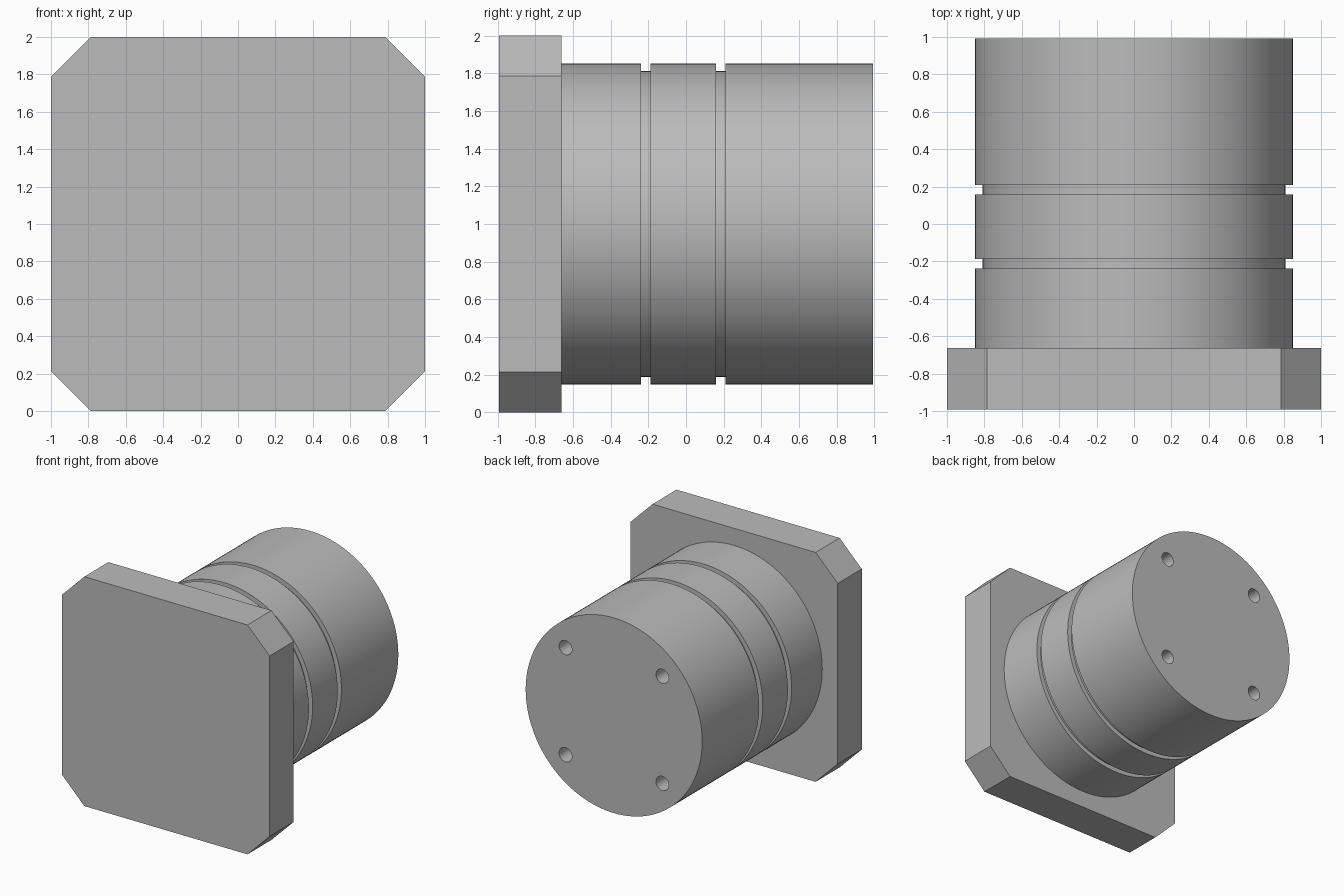
import bpy, bmesh, math
from mathutils import Matrix

old = bpy.data.objects.get("Cube")
if old:
    bpy.data.objects.remove(old, do_unlink=True)

grey = bpy.data.materials.new("plain grey")
grey.use_nodes = True
colour = (0.5, 0.5, 0.5, 1)
grey.diffuse_color = colour
grey.node_tree.nodes["Principled BSDF"].inputs["Base Color"].default_value = colour

BACK, FRONT, STEP = 0.993, -0.993, -0.662   # depth stations
MID = 1.0                                   # height of the axis


def loft(name, rings):
    """Skin a list of rings (lists of points) and cap both ends."""
    bm = bmesh.new()
    loops = [[bm.verts.new(p) for p in ring] for ring in rings]
    n = len(loops[0])
    for a, b in zip(loops, loops[1:]):
        for i in range(n):
            j = (i + 1) % n
            bm.faces.new((a[i], a[j], b[j], b[i]))
    bm.faces.new(loops[0])
    bm.faces.new(loops[-1])
    bmesh.ops.recalc_face_normals(bm, faces=bm.faces)
    mesh = bpy.data.meshes.new(name)
    bm.to_mesh(mesh)
    bm.free()
    mesh.materials.append(grey)
    obj = bpy.data.objects.new(name, mesh)
    bpy.context.collection.objects.link(obj)
    return obj


def circle(r, y, n, cx=0, cz=MID):
    turns = [2 * math.pi * i / n for i in range(n)]
    return [(cx + r * math.cos(t), y, cz + r * math.sin(t)) for t in turns]


# Square flange with chamfered corners
c = 0.787
octagon = [(1, -c), (1, c), (c, 1), (-c, 1), (-1, c), (-1, -c), (-c, -1), (c, -1)]
loft("flange_plate", [[(x, y, MID + z) for x, z in octagon] for y in (FRONT, STEP)])

# Round body with two square grooves
R, G = 0.851, 0.811
profile = [(R, STEP)]
for start, end in ((-0.239, -0.188), (0.158, 0.209)):
    profile += [(R, start), (G, start), (G, end), (R, end)]
profile.append((R, BACK))
body = loft("grooved_body", [circle(r, y, 128) for r, y in profile])

# Four blind holes in the back face
bpy.context.view_layer.objects.active = body
body.select_set(True)
for sx in (-1, 1):
    for sz in (-1, 1):
        cutter = loft("hole_cutter", [circle(0.062, y, 32, sx * 0.467, MID + sz * 0.467)
                                      for y in (BACK - 0.3, BACK + 0.1)])
        cutter.hide_render = True
        cut = body.modifiers.new("hole", 'BOOLEAN')
        cut.operation = 'DIFFERENCE'
        cut.solver = 'EXACT'
        cut.object = cutter
        bpy.ops.object.modifier_apply(modifier=cut.name)
        bpy.data.objects.remove(cutter, do_unlink=True)

bpy.ops.object.shade_smooth_by_angle(angle=math.radians(30))
